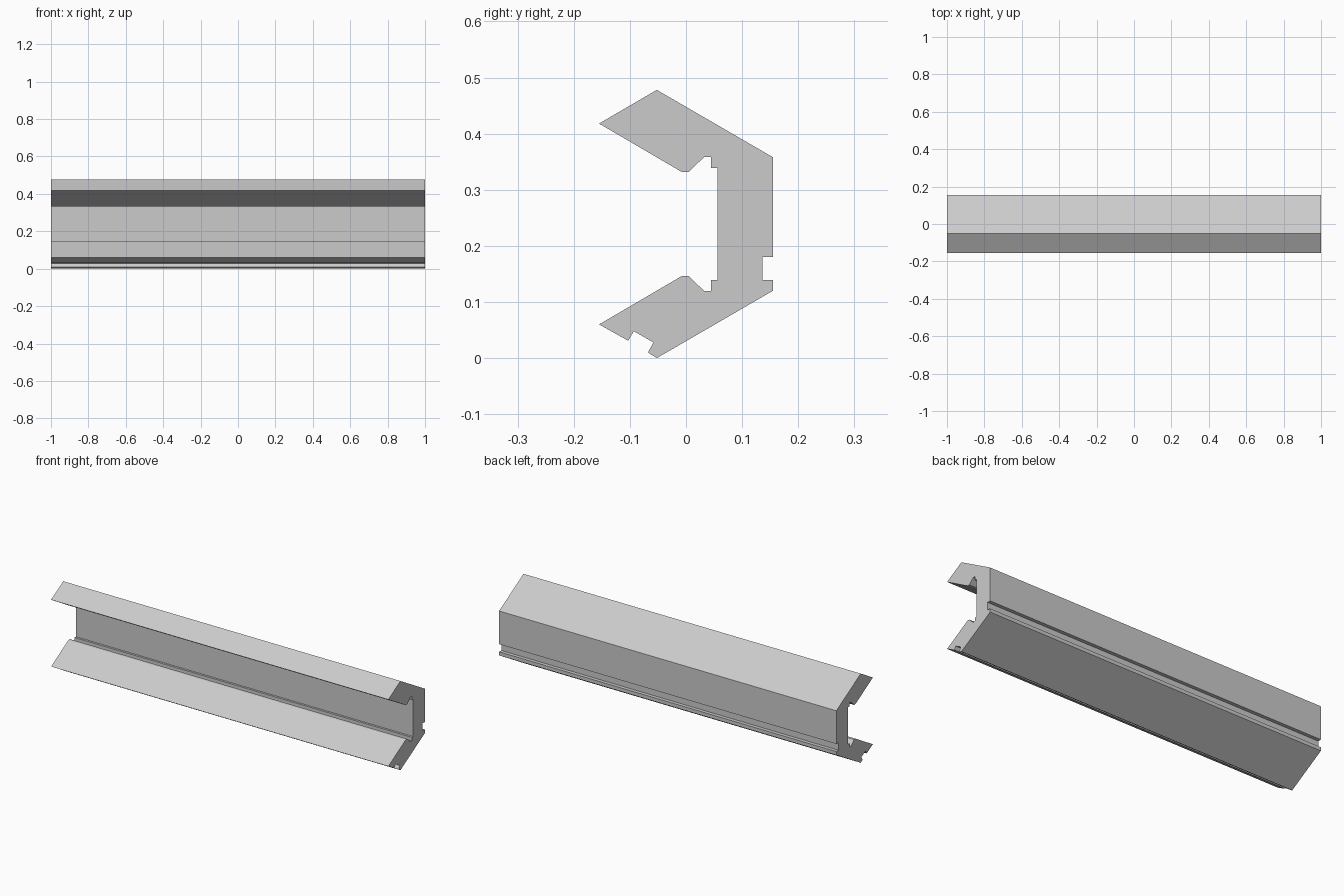
import bpy
import bmesh

if "Cube" in bpy.data.objects:
    bpy.data.objects.remove(bpy.data.objects["Cube"])

MID = 0.239      # mirror height of the channel section
HALF = 1.0       # half of the extrusion length

# Inner lower half of the section (y, z), from web down to the flange tip
inner = [(0.056, 0.139), (0.045, 0.139), (0.045, 0.12), (0.032, 0.12),
         (0.005, 0.146), (-0.008, 0.146), (-0.155, 0.06)]

# Key slot in the lower flange tip, then the outer corner
flange_slot = [(-0.103, 0.031), (-0.093, 0.048), (-0.058, 0.028),
               (-0.068, 0.010), (-0.052, 0.0)]

# Back wall with its groove
back_wall = [(0.155, 0.12), (0.155, 0.139), (0.136, 0.139),
             (0.136, 0.18), (0.155, 0.18), (0.155, 2 * MID - 0.12)]

# Upper flange mirrors the lower one, without the slot
upper = [(-0.052, 2 * MID)] + [(y, 2 * MID - z) for y, z in reversed(inner)]
profile = inner + flange_slot + back_wall + upper

# Extrude the section along x
bm = bmesh.new()
face = bm.faces.new([bm.verts.new((-HALF, y, z)) for y, z in profile])
result = bmesh.ops.extrude_face_region(bm, geom=[face], use_keep_orig=True)
moved = [v for v in result["geom"] if isinstance(v, bmesh.types.BMVert)]
bmesh.ops.translate(bm, verts=moved, vec=(2 * HALF, 0, 0))
bmesh.ops.recalc_face_normals(bm, faces=bm.faces)

mesh = bpy.data.meshes.new("channel_beam")
bm.to_mesh(mesh)
bm.free()
beam = bpy.data.objects.new("channel_beam", mesh)
bpy.context.collection.objects.link(beam)

# Plain grey finish
grey = bpy.data.materials.new("light_grey")
grey.diffuse_color = (0.6, 0.6, 0.6, 1)
grey.use_nodes = True
grey.node_tree.nodes["Principled BSDF"].inputs["Base Color"].default_value = grey.diffuse_color
mesh.materials.append(grey)
